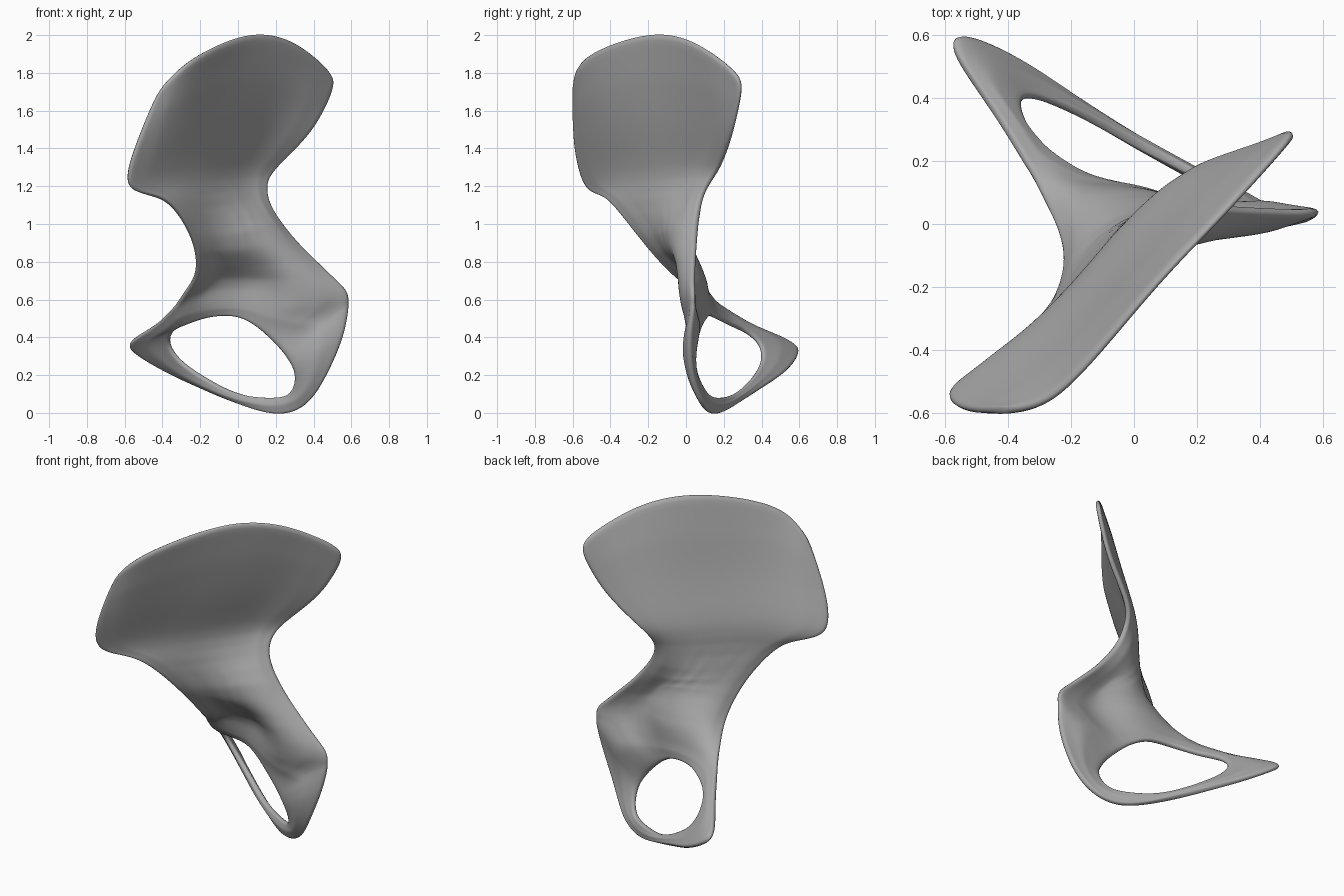
import bpy, bmesh, math
from mathutils import Vector

cube = bpy.data.objects.get("Cube")
if cube:
    bpy.data.objects.remove(cube, do_unlink=True)

bone_grey = bpy.data.materials.new("bone_grey")
bone_grey.use_nodes = True
colour = (0.4, 0.4, 0.4, 1)
bone_grey.diffuse_color = colour
bone_grey.node_tree.nodes["Principled BSDF"].inputs["Base Color"].default_value = colour


def points(rows):
    """Hundredths to units."""
    return [[Vector(p) / 100 for p in row] for row in rows]


def densify(pts):
    """Add a Catmull-Rom midpoint between neighbouring points."""
    ext = [2 * pts[0] - pts[1]] + pts + [2 * pts[-1] - pts[-2]]
    out = []
    for a, b, c, d in zip(ext, ext[1:], ext[2:], ext[3:]):
        out += [b, (9 * (b + c) - a - d) / 16]
    return out + [pts[-1]]


# Wing: rows from the crest down to the neck
wing = points([
    [(-42, -59, 171), (-24, -55, 188), (6, -20, 201), (31, 6, 196), (53, 31, 177)],
    [(-54, -59, 142), (-32, -46, 150), (-5, -19, 156), (20, 10, 156), (40, 25, 150)],
    [(-59, -53, 119), (-39, -41, 127), (-17, -21, 130), (4, 4, 131), (20, 18, 130)],
    [(-40, -42, 114), (-26, -29, 115), (-12, -14, 117), (3, 2, 118), (15, 10, 119)],
    [(-28, -30, 100), (-17, -18, 101), (-4, -7, 103), (8, 1, 105), (19, 6, 106)],
])
# Socket: overhanging rim, hollow, and the upper edge of the opening
socket = points([
    [(-22, -17, 84), (-12, -9, 88), (3, -3, 89), (19, -3, 88), (33, 5, 88)],
    [(-23, -3, 70), (-12, 6, 73), (10, 7, 72), (29, -3, 71), (51, 4, 71)],
    [(-33, 17, 57), (-17, 11, 60), (5, 9, 60), (29, 0, 56), (59, 4, 58)],
    [(-27, 23, 47), (-15, 15, 51), (0, 11, 51), (12, 7, 44), (23, 4, 33)],
])
# Lower arch: outer, middle and inner points around the opening
arch = points([
    [(56, 2, 41), (42, 1, 33), (29, 4, 24)],
    [(47, 3, 20), (39, 3, 18), (30, 7, 16)],
    [(36, 9, 4), (31, 9, 7), (26, 12, 9)],
    [(20, 16, -1), (17, 17, 4), (14, 19, 8)],
    [(-2, 29, 6), (-1, 27, 8), (0, 26, 10)],
    [(-20, 41, 14), (-18, 37, 15), (-15, 34, 17)],
    [(-38, 53, 22), (-34, 46, 24), (-30, 40, 27)],
    [(-55, 60, 32), (-45, 49, 34), (-36, 39, 36)],
    [(-57, 54, 38), (-46, 44, 40), (-35, 33, 42)],
    [(-44, 35, 46), (-38, 32, 45), (-32, 28, 45)],
])

bm = bmesh.new()


def skin(grid):
    for r0, r1 in zip(grid, grid[1:]):
        for a, b, c, d in zip(r0, r0[1:], r1[1:], r1):
            bm.faces.new((a, b, c, d))


# Upper sheet
rows = [densify(row) for row in wing + socket]
columns = [densify(list(col)) for col in zip(*rows)]
upper = [[bm.verts.new(p) for p in row] for row in zip(*columns)]
skin(upper)

# Arch sheet shares the two lower corners of the upper sheet
right_end = [row[-1] for row in upper[-3:]]
left_end = [row[0] for row in upper[-3:]]
strands = []
for start, end, inner in zip(right_end, left_end, zip(*arch)):
    strands.append(densify([start.co.copy(), *inner, end.co.copy()])[1:-1])
lower = [[bm.verts.new(p) for p in section] for section in zip(*strands)]
skin([right_end] + lower + [left_end])
bmesh.ops.recalc_face_normals(bm, faces=bm.faces)

mesh = bpy.data.meshes.new("hip_bone")
borders = [v.is_boundary for v in bm.verts]
bm.to_mesh(mesh)
bm.free()
mesh.materials.append(bone_grey)
bone = bpy.data.objects.new("hip_bone", mesh)
bpy.context.collection.objects.link(bone)

# Thin borders, thick neck above the socket and thick seat beside the opening
group = bone.vertex_groups.new(name="thickness")
swellings = [(Vector((0.02, -0.05, 0.94)), 0.19, 0.65), (Vector((0.4, 0, 0.42)), 0.2, 0.25)]
for v, border in zip(mesh.vertices, borders):
    weight = 0.28
    for centre, radius, amount in swellings:
        weight += amount * math.exp(-((v.co - centre).length / radius) ** 2)
    group.add([v.index], 0.16 if border else weight, 'REPLACE')

bone.modifiers.new("smooth_sheet", 'SUBSURF').levels = 2
solid = bone.modifiers.new("thickness", 'SOLIDIFY')
solid.thickness = 0.16
solid.offset = 0
solid.vertex_group = group.name
bone.modifiers.new("round_edges", 'SUBSURF').levels = 1
for m in bone.modifiers:
    if m.type == 'SUBSURF':
        m.render_levels = m.levels
for p in mesh.polygons:
    p.use_smooth = True
